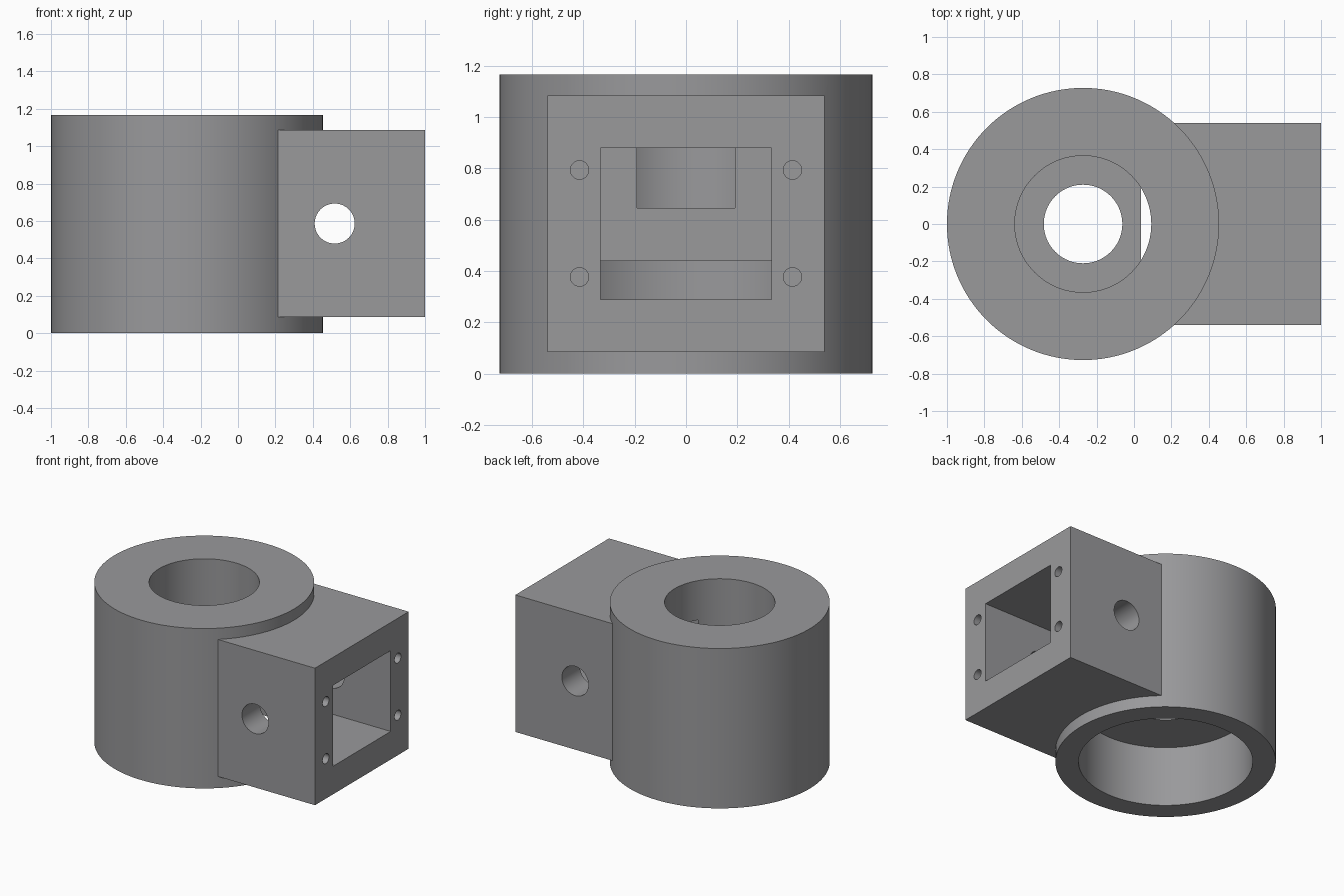
import bpy
import math

if "Cube" in bpy.data.objects:
    bpy.data.objects.remove(bpy.data.objects["Cube"])

CX, R, H = -0.2725, 0.7275, 1.167   # barrel axis, radius and height

metal = bpy.data.materials.new("mid grey")
metal.diffuse_color = (0.32, 0.32, 0.33, 1)
metal.use_nodes = True
metal.node_tree.nodes["Principled BSDF"].inputs["Base Color"].default_value = metal.diffuse_color


def cylinder(name, radius, start, end, axis="Z", at=(0, 0), sides=96):
    """Cylinder from start to end along an axis; 'at' gives the other two coordinates."""
    mid = (start + end) / 2
    loc, rot = {
        "X": ((mid, at[0], at[1]), (0, math.pi / 2, 0)),
        "Y": ((at[0], mid, at[1]), (math.pi / 2, 0, 0)),
        "Z": ((at[0], at[1], mid), (0, 0, 0)),
    }[axis]
    bpy.ops.mesh.primitive_cylinder_add(vertices=sides, radius=radius,
                                        depth=end - start, location=loc, rotation=rot)
    ob = bpy.context.object
    ob.name = name
    return ob


def box(name, x, y, z):
    """Box from (min, max) pairs."""
    bpy.ops.mesh.primitive_cube_add(size=1, location=[(a + b) / 2 for a, b in (x, y, z)])
    ob = bpy.context.object
    ob.name = name
    ob.scale = [b - a for a, b in (x, y, z)]
    bpy.ops.object.transform_apply(location=False, rotation=False, scale=True)
    return ob


def combine(target, tool, operation):
    """Apply a boolean and discard the tool object."""
    tool.hide_render = True
    mod = target.modifiers.new(tool.name, "BOOLEAN")
    mod.operation, mod.solver, mod.object = operation, "EXACT", tool
    bpy.context.view_layer.objects.active = target
    bpy.ops.object.modifier_apply(modifier=mod.name)
    bpy.data.objects.remove(tool, do_unlink=True)


# Round barrel with a rectangular block on its right side
housing = cylinder("housing", R, 0, H, at=(CX, 0), sides=128)
combine(housing, box("block", (0, 1), (-0.54, 0.54), (0.085, 1.085)), "UNION")

# Stepped bore: wide from below, narrow through the web, medium from above
cuts = [
    cylinder("lower_bore", 0.575, -0.1, 0.44, at=(CX, 0)),
    cylinder("upper_bore", 0.365, 0.645, 1.3, at=(CX, 0)),
    cylinder("web_hole", 0.21, 0.3, 0.8, at=(CX, 0)),
    # Rectangular pocket that breaks into both bores, and the cross hole
    box("pocket", (0.038, 1.1), (-0.333, 0.333), (0.29, 0.88)),
    cylinder("cross_hole", 0.107, -0.8, 0.8, "Y", (0.517, 0.586), 64),
]
# Four screw holes around the pocket
for y in (-0.415, 0.415):
    for z in (0.377, 0.794):
        cuts.append(cylinder("screw_hole", 0.036, 0.6, 1.1, "X", (y, z), 32))
for cut in cuts:
    combine(housing, cut, "DIFFERENCE")

# Finish
housing.data.materials.clear()
housing.data.materials.append(metal)
for face in housing.data.polygons:
    face.material_index = 0
bpy.ops.object.select_all(action="DESELECT")
housing.select_set(True)
bpy.context.view_layer.objects.active = housing
bpy.ops.object.shade_smooth_by_angle(angle=math.radians(30))
